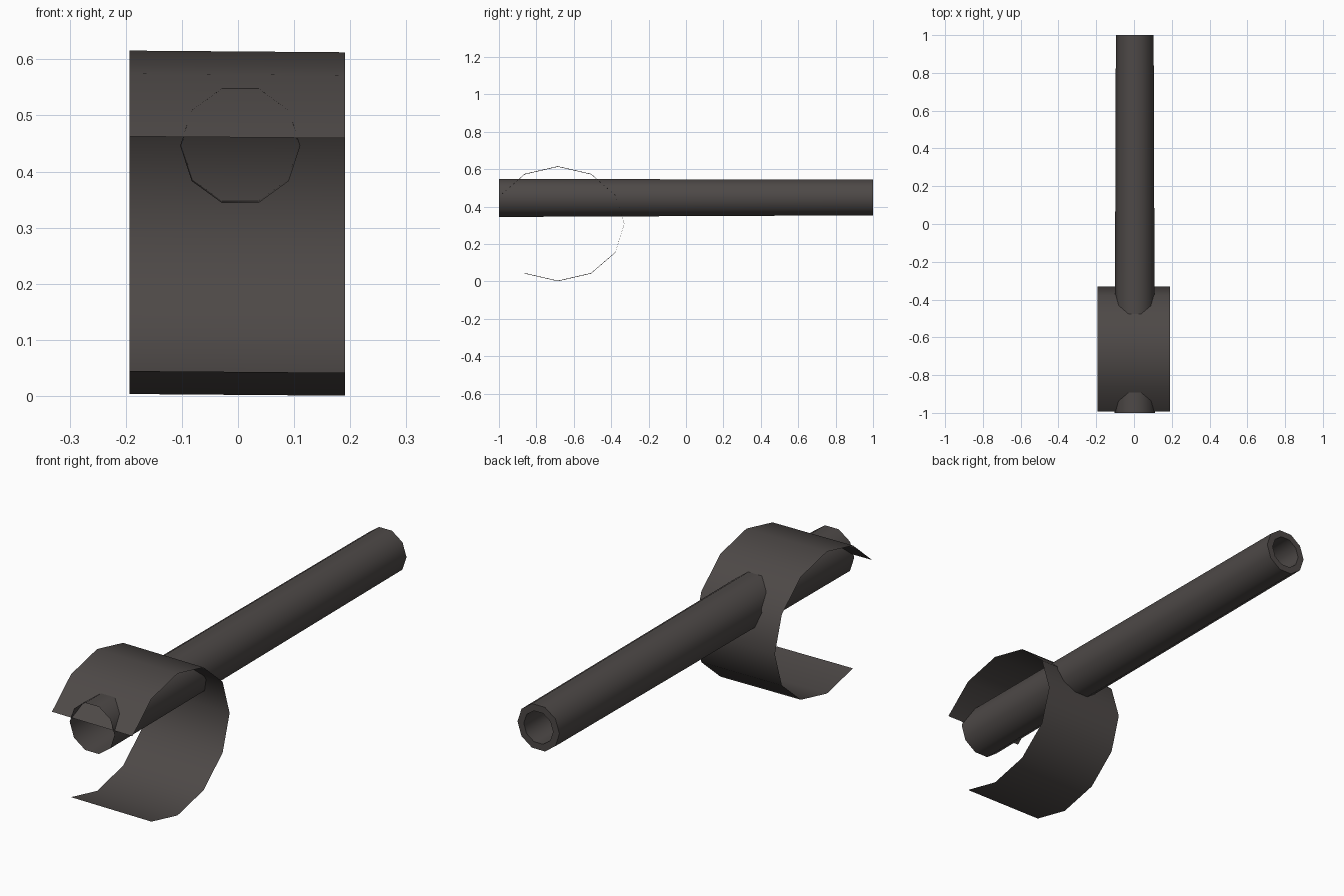
import bpy, bmesh, math

if "Cube" in bpy.data.objects:
    bpy.data.objects.remove(bpy.data.objects["Cube"])

mat = bpy.data.materials.new("dark warm grey")
mat.diffuse_color = (0.075, 0.066, 0.063, 1)
mat.use_nodes = True
mat.node_tree.nodes["Principled BSDF"].inputs["Base Color"].default_value = mat.diffuse_color


def finish(bm, name):
    me = bpy.data.meshes.new(name)
    bm.to_mesh(me)
    bm.free()
    me.materials.append(mat)
    ob = bpy.data.objects.new(name, me)
    bpy.context.collection.objects.link(ob)
    bpy.ops.object.select_all(action='DESELECT')
    ob.select_set(True)
    bpy.context.view_layer.objects.active = ob
    bpy.ops.object.shade_smooth_by_angle(angle=math.radians(50))
    return ob


# Open curved strap: nine sides of a twelve-sided oval, a single thin sheet
bm = bmesh.new()
rows = []
for a in range(150, -121, -30):
    t = math.radians(a)
    y, z = -0.685 + 0.355 * math.cos(t), 0.308 + 0.306 * math.sin(t)
    rows.append((bm.verts.new((-0.193, y, z + 0.0015)),
                 bm.verts.new((0.191, y, z - 0.0015))))
for (a, b), (c, d) in zip(rows, rows[1:]):
    bm.faces.new((a, c, d, b))
finish(bm, "curved_guard")

# Ten-sided tube: open at the front, rim and bore at the back
bm = bmesh.new()
stations = [(-1.0, 0.107, 0.446), (1.0, 0.100, 0.448),
            (1.0, 0.070, 0.448), (0.3, 0.070, 0.447)]
rings = []
for y, r, cz in stations:
    rings.append([bm.verts.new((0.004 + r * math.cos(math.tau * i / 10), y,
                                cz + r * math.sin(math.tau * i / 10)))
                  for i in range(10)])
for p, q in zip(rings, rings[1:]):
    for i in range(10):
        j = (i + 1) % 10
        bm.faces.new((p[i], q[i], q[j], p[j]))
bm.faces.new(rings[-1][::-1])
bm.normal_update()
finish(bm, "barrel_tube")
